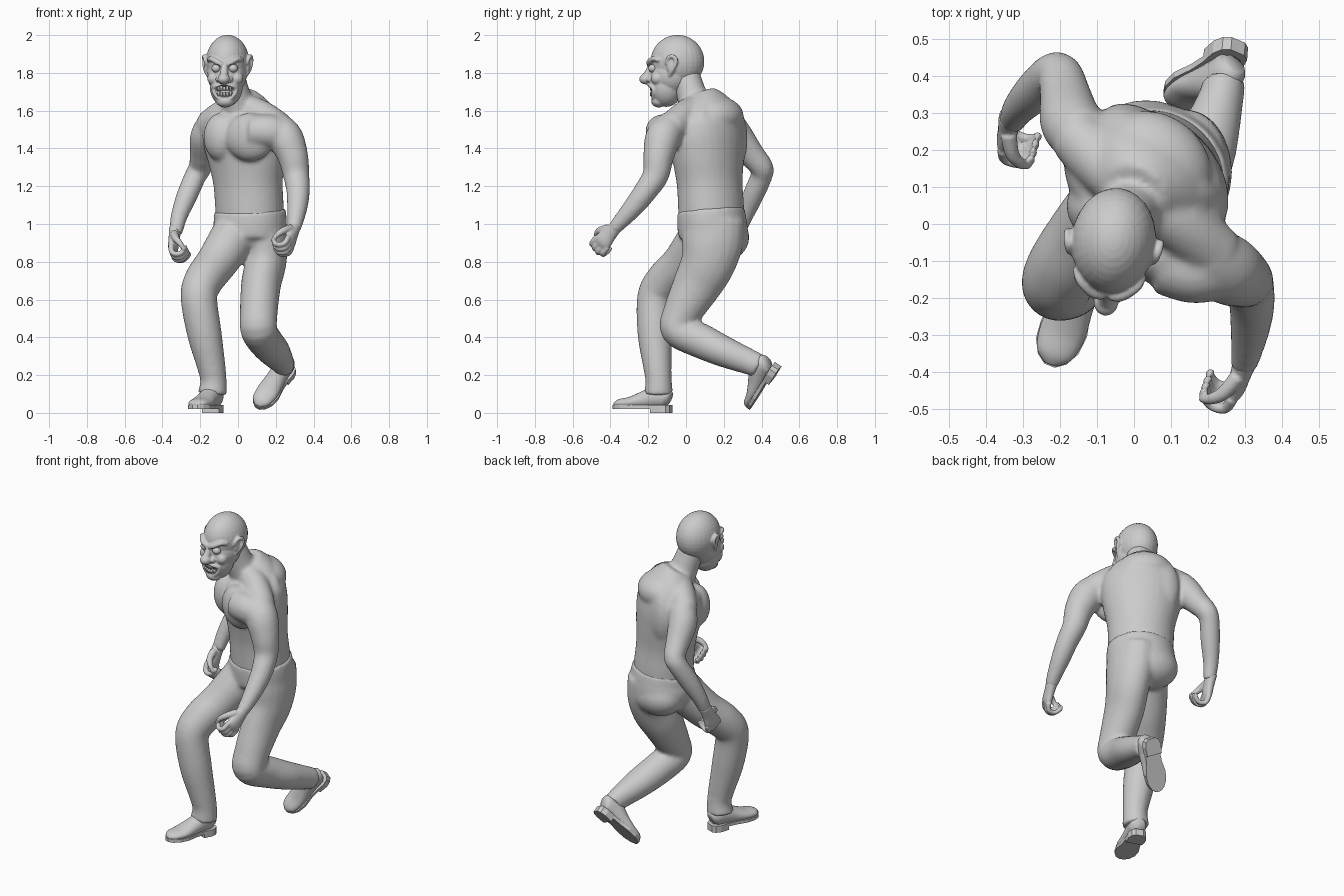
import bpy, bmesh
from math import sin, cos, pi, radians, sqrt
from mathutils import Vector, Matrix


def ball(bm, c, r, yaw=0):
    m = Matrix.Translation(c) @ Matrix.Rotation(radians(yaw), 4, 'Z') @ Matrix.Diagonal((*r, 1))
    bmesh.ops.create_uvsphere(bm, u_segments=28, v_segments=18, radius=1, matrix=m)


def box(bm, c, size, yaw=0):
    m = Matrix.Translation(c) @ Matrix.Rotation(yaw, 4, 'Z') @ Matrix.Diagonal((*size, 1))
    bmesh.ops.create_cube(bm, size=1, matrix=m)


def tube(bm, pts, side=(1, 0, 0), n=20, steps=5):
    """Smooth loft through (x, y, z, half width[, half depth]) stations."""
    p = [tuple(q) + ((q[3],) if len(q) == 4 else ()) for q in pts]
    p = [p[0]] + p + [p[-1]]
    path = []
    for a, b, c, d in zip(p, p[1:], p[2:], p[3:]):
        for k in range(steps):
            t = k / steps
            path.append([.5 * (2 * f + (g - e) * t + (2 * e - 5 * f + 4 * g - h) * t * t
                               + (3 * f - e - 3 * g + h) * t ** 3) for e, f, g, h in zip(a, b, c, d)])
    path.append(list(p[-1]))
    rings = []
    for i, q in enumerate(path):
        t = (Vector(path[min(i + 1, len(path) - 1)][:3]) - Vector(path[max(i - 1, 0)][:3])).normalized()
        u = Vector(side)
        u = (u - t * u.dot(t)).normalized()
        v = t.cross(u)
        rings.append([bm.verts.new(Vector(q[:3]) + u * q[3] * cos(2 * pi * j / n) + v * q[4] * sin(2 * pi * j / n))
                      for j in range(n)])
    for a, b in zip(rings, rings[1:]):
        for j in range(n):
            bm.faces.new((a[j], a[(j + 1) % n], b[(j + 1) % n], b[j]))
    bm.faces.new(rings[0][::-1])
    bm.faces.new(rings[-1])


def finish(bm, name, voxel=0, matrix=None, smooth=True, iterations=4):
    bmesh.ops.recalc_face_normals(bm, faces=bm.faces)
    for f in bm.faces:
        f.smooth = smooth
    me = bpy.data.meshes.new(name)
    bm.to_mesh(me)
    bm.free()
    o = bpy.data.objects.new(name, me)
    bpy.context.collection.objects.link(o)
    if matrix:
        o.matrix_world = matrix
    if voxel:
        m = o.modifiers.new("Merge", 'REMESH')
        m.mode, m.voxel_size, m.use_smooth_shade = 'VOXEL', voxel, True
        m = o.modifiers.new("Soften", 'SMOOTH')
        m.factor, m.iterations = .5, iterations
    return o


# Torso, twisted so its right-hand (+x) shoulder leads
S = (.82, -.57, 0)
bm = bmesh.new()
tube(bm, [(.065, .135, 1.0, .185, .168), (.06, .132, 1.1, .188, .168), (.053, .125, 1.22, .193, .165),
          (.045, .118, 1.35, .22, .175), (.035, .113, 1.45, .238, .182), (.025, .113, 1.54, .228, .172),
          (.02, .11, 1.61, .17, .132), (0, .08, 1.68, .09, .085)], S, 32)
tube(bm, [(.02, .07, 1.58, .1), (-.01, .035, 1.67, .082), (-.04, 0, 1.79, .074)])
ball(bm, (.065, -.085, 1.46), (.14, .078, .128), -25)
ball(bm, (-.09, .035, 1.46), (.1, .085, .128), -45)
ball(bm, (.15, .11, 1.44), (.12, .07, .2), -37)
ball(bm, (.02, .225, 1.45), (.13, .08, .2), -37)
ball(bm, (.06, .165, 1.57), (.16, .13, .105), -37)
tube(bm, [(0, .07, 1.63, .07), (.12, 0, 1.58, .078), (.22, -.08, 1.51, .08)])
tube(bm, [(0, .08, 1.63, .07), (-.09, .17, 1.57, .08), (-.16, .24, 1.52, .075)])
tube(bm, [(.08, -.1, 1.49, .09), (.16, -.125, 1.49, .09), (.22, -.12, 1.48, .085)], (0, 0, 1))
# Arms
tube(bm, [(.19, -.07, 1.53, .078), (.248, -.12, 1.46, .095), (.29, -.145, 1.36, .082), (.308, -.16, 1.26, .07),
          (.318, -.21, 1.18, .063), (.315, -.27, 1.1, .056), (.305, -.34, 1.02, .044), (.295, -.385, .97, .036)])
tube(bm, [(-.14, .235, 1.53, .078), (-.17, .275, 1.46, .084), (-.185, .345, 1.37, .07), (-.2, .4, 1.3, .062),
          (-.225, .4, 1.255, .058), (-.27, .355, 1.15, .056), (-.312, .31, 1.04, .045), (-.33, .275, .95, .036)])
finish(bm, "torso_and_arms", .011, iterations=9)

# Trousers
bm = bmesh.new()
tube(bm, [(.062, .132, 1.075, .193, .175), (.065, .138, 1.0, .197, .182), (.06, .145, .93, .195, .178),
          (.06, .14, .87, .14, .14)], (.9, -.4, 0), 32)
ball(bm, (.06, .19, .93), (.18, .14, .13), -20)
tube(bm, [(.14, .145, 1.02, .115, .165), (.148, .14, .9, .117, .163), (.145, .115, .79, .11, .145),
          (.122, .06, .68, .106, .13), (.11, -.02, .53, .1, .103), (.11, -.045, .44, .098, .09),
          (.14, .07, .385, .093, .093), (.19, .2, .325, .087, .083), (.235, .34, .268, .062, .068),
          (.24, .385, .248, .06, .065)])
tube(bm, [(.0, .11, .97, .125), (-.05, .055, .89, .12), (-.117, -.02, .79, .11), (-.182, -.11, .7, .104),
          (-.207, -.162, .61, .097), (-.178, -.165, .42, .092), (-.142, -.152, .25, .076), (-.13, -.145, .17, .07),
          (-.135, -.145, .1, .078)])
finish(bm, "trousers", .011, iterations=9)


# Hands: palm, curled fingers and thumb
def hand(name, w, d, n, s, size):
    w, d = Vector(w), Vector(d).normalized()
    n = Vector(n)
    n = (n - d * n.dot(d)).normalized()
    k = d.cross(n)
    s = k if k.dot(Vector(s)) > 0 else -k
    at = lambda a, b, c, r, r2=None: (*(w + (d * a + n * b + s * c) * size), r * size, (r2 or r) * size)
    bm = bmesh.new()
    tube(bm, [at(-.03, 0, 0, .03, .03), at(.03, 0, 0, .036, .025), at(.075, 0, 0, .044, .022),
              at(.1, .004, 0, .038, .014)], s)
    for i in range(4):
        c = .036 - .024 * i
        f = (.9, 1, 1.05, .85)[i]
        tube(bm, [at(.08, 0, c, .0135), at(.08 + .045 * f, .01, c, .013), at(.08 + .052 * f, .045, c * .95, .012),
                  at(.08 + .022 * f, .07, c * .9, .0105), at(.08 + .005 * f, .066, c * .9, .007)], s, 12)
    tube(bm, [at(.015, .005, .025, .02), at(.055, .025, .052, .017), at(.085, .05, .055, .0135),
              at(.11, .07, .04, .009)], n, 12)
    finish(bm, name, .005, iterations=2)


hand("leading_hand", (.295, -.385, .97), (-.2, -.6, -.68), (-.9, .2, -.1), (0, -.7, .6), 1.13)
hand("trailing_hand", (-.335, .275, .95), (-.1, -.45, -.88), (.85, -.25, 0), (0, -.8, .5), 1.13)


# Shoes: local x runs heel to toe, z up
def shoe(name, heel, d, up, scale):
    d = Vector(d).normalized()
    up = Vector(up)
    up = (up - d * up.dot(d)).normalized()
    m = Matrix((d, up.cross(d), up)).transposed().to_4x4()
    m.translation = heel
    m = m @ Matrix.Diagonal((*scale, 1))
    bm = bmesh.new()
    tube(bm, [(.004, 0, .06, .025, .03), (.025, 0, .068, .038, .045), (.08, 0, .07, .042, .05),
              (.14, 0, .057, .045, .04), (.21, 0, .045, .05, .027), (.27, 0, .041, .04, .02),
              (.298, 0, .036, .015, .009)], (0, 1, 0), 24)
    finish(bm, name + "_upper", 0, m)
    bm = bmesh.new()
    shape = [(-.004, .018), (.01, .034), (.04, .042), (.09, .039), (.14, .042), (.2, .053), (.25, .049),
             (.285, .033), (.303, .012)]
    for part, z, h in ((shape, .018, .016), (shape[:4], 0, .018)):
        outline = part + [(x, -w) for x, w in part[::-1]]
        face = bm.faces.new([bm.verts.new((x, w, z)) for x, w in outline])
        ext = bmesh.ops.extrude_face_region(bm, geom=[face])["geom"]
        bmesh.ops.translate(bm, verts=[v for v in ext if isinstance(v, bmesh.types.BMVert)], vec=(0, 0, h))
    finish(bm, name + "_sole", 0, m, False)


shoe("front_shoe", (-.112, -.083, 0), (-.36, -.93, 0), (0, 0, 1), (1.06, 1.25, 1.2))
shoe("rear_shoe", (.28, .495, .235), (-.55, -.42, -.7), (-.1, -.85, .5), (1.04, 1.2, 1.2))

# Head, modelled facing -y then turned slightly
H = Matrix.Translation((-.055, -.045, 1.8)) @ Matrix.Rotation(radians(-7), 4, 'Z')
bm = bmesh.new()
ball(bm, (0, 0, .06), (.114, .143, .141))
ball(bm, (0, -.06, -.07), (.088, .09, .11))
ball(bm, (0, -.03, -.01), (.105, .115, .11))
ball(bm, (0, -.1, -.15), (.05, .04, .033))
ball(bm, (0, -.168, -.033), (.033, .036, .028))
tube(bm, [(0, -.13, .05, .02), (0, -.15, .01, .02), (0, -.165, -.02, .024)])
for x in (-1, 1):
    ball(bm, (x * .03, -.145, -.034), (.017, .018, .016))
    ball(bm, (x * .062, -.1, -.03), (.034, .034, .034))
    tube(bm, [(x * .01, -.15, .043, .013), (x * .04, -.145, .058, .015), (x * .075, -.118, .075, .013),
              (x * .092, -.085, .065, .01)], (0, 0, 1))
    tube(bm, [(x * .106, -.045, .045, .009), (x * .116, -.04, .072, .01), (x * .122, -.02, .088, .011),
              (x * .126, .004, .078, .011), (x * .125, .006, .05, .011), (x * .118, -.012, .015, .01),
              (x * .1, -.03, -.012, .012)], (0, .3, 1), 12)
    ball(bm, (x * .11, -.02, .04), (.012, .024, .046))


def mouth(a):
    x = .063 * cos(a)
    z = -.107 + .038 * sin(a) + 5 * x * x
    return x, -.06 - .09 * sqrt(max(.12, 1 - (x / .088) ** 2 - ((z + .07) / .11) ** 2)), z, .01


tube(bm, [mouth(2 * pi * i / 16) for i in range(17)], (.1, 1, .05), 12, 3)
head = finish(bm, "head", .0055, H, iterations=2)

# Hidden cutter for the open mouth and eye sockets
bm = bmesh.new()
ball(bm, (0, -.152, -.098), (.057, .048, .032))
for x in (-1, 1):
    ball(bm, (x * .045, -.158, .024), (.029, .03, .021))
cutter = finish(bm, "face_cutter", 0, H)
cutter.hide_render = True
cutter.hide_set(True)
cut = head.modifiers.new("Face openings", 'BOOLEAN')
cut.operation, cut.solver, cut.object = 'DIFFERENCE', 'EXACT', cutter

# Eyes and teeth
bm = bmesh.new()
for x in (-1, 1):
    ball(bm, (x * .045, -.126, .024), (.025, .024, .022))
finish(bm, "eyes", 0, H)
bm = bmesh.new()
for i in range(-3, 4):
    x = .0155 * i
    for z, h in ((-.084, .026), (-.113, .024)):
        box(bm, (x, -.14 + 9 * x * x, z + 4 * x * x), (.0135, .014, h), 18 * x)
bmesh.ops.bevel(bm, geom=bm.edges[:], offset=.0025, segments=2, affect='EDGES')
finish(bm, "teeth", 0, H)
